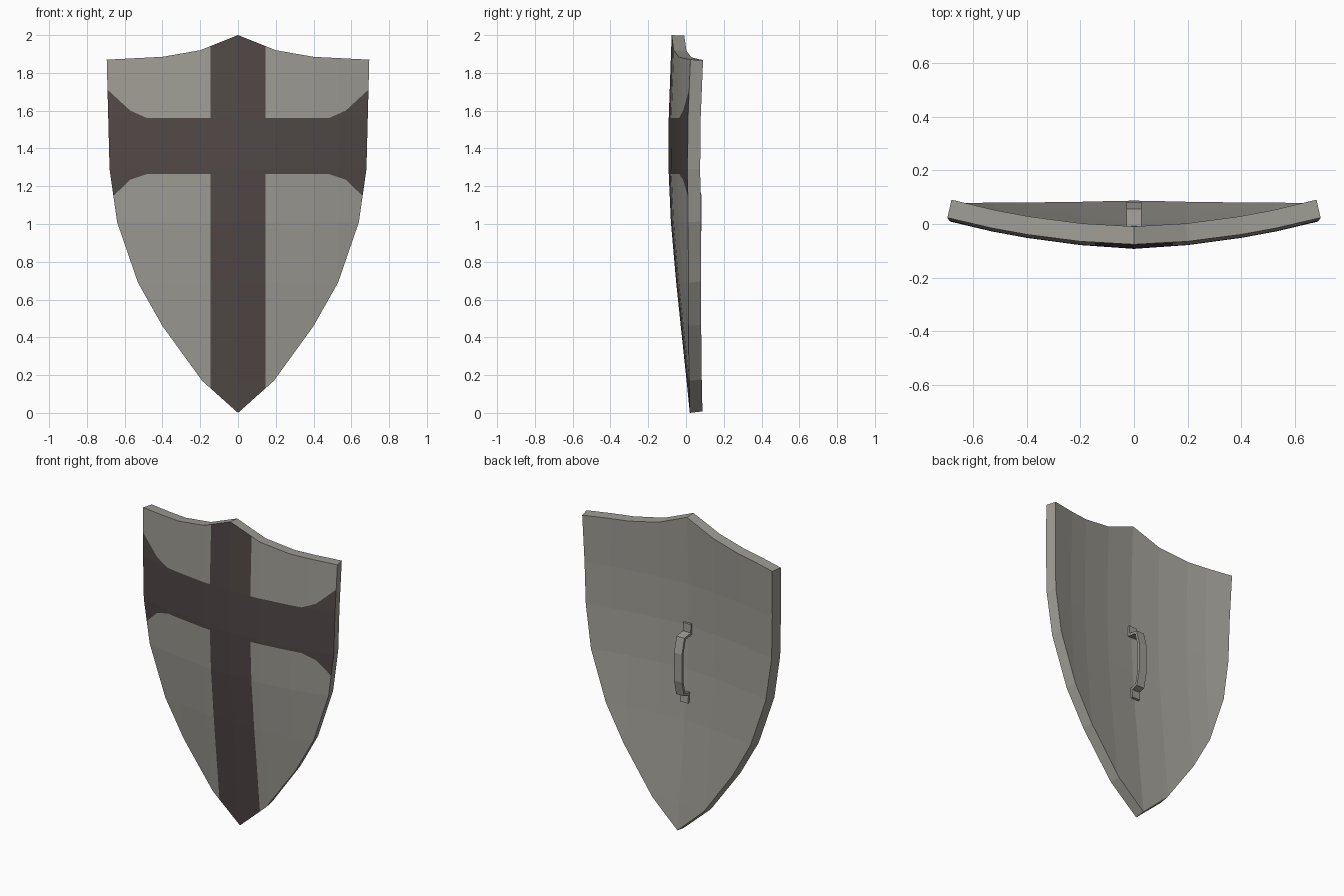
import bpy, bmesh
from mathutils import Vector

if "Cube" in bpy.data.objects:
    bpy.data.objects.remove(bpy.data.objects["Cube"])


def material(name, rgb):
    m = bpy.data.materials.new(name)
    m.diffuse_color = (*rgb, 1)
    m.use_nodes = True
    m.node_tree.nodes["Principled BSDF"].inputs["Base Color"].default_value = m.diffuse_color
    return m


grey = material("worn grey", (0.34, 0.33, 0.295))
dark = material("dark brown", (0.082, 0.066, 0.063))


def lerp(pts, t):
    # piecewise linear lookup
    if t <= pts[0][0]:
        return pts[0][1]
    for (a, u), (b, v) in zip(pts, pts[1:]):
        if t <= b:
            return u + (v - u) * (t - a) / (b - a)
    return pts[-1][1]


# outline, as height over half width
TOP = [(0, 2.0), (0.2, 1.92), (0.4, 1.885), (0.695, 1.87)]
BOTTOM = [(0, 0), (0.19, 0.17), (0.4, 0.46), (0.53, 0.69), (0.64, 1.01),
          (0.68, 1.29), (0.695, 1.87)]
# curvature of the front: middle line depth over height, and fall-off to the sides
RIDGE = [(0, 0.02), (0.17, 0.003), (0.69, -0.052), (1.01, -0.08),
         (1.29, -0.0925), (1.56, -0.0915), (2.0, -0.076)]
FALL = [(0, 0), (0.2, 0.014), (0.4, 0.041), (0.53, 0.065), (0.695, 0.104)]
LIFT = [(0, 0.008), (0.69, 0.006), (1.29, 0.001), (2.0, -0.003)]
# upper and lower border of the cross arms
ARM_TOP = [(0, 1.56), (0.48, 1.56), (0.57, 1.60), (0.695, 1.715)]
ARM_LOW = [(0, 1.265), (0.48, 1.265), (0.57, 1.235), (0.695, 1.115)]
BAR = 0.145
THICK = 0.067


def obj(name, bm, mats):
    bmesh.ops.recalc_face_normals(bm, faces=bm.faces)
    me = bpy.data.meshes.new(name)
    bm.to_mesh(me)
    bm.free()
    for m in mats:
        me.materials.append(m)
    o = bpy.data.objects.new(name, me)
    bpy.context.collection.objects.link(o)
    return o


def cut(bm, faces, co, no):
    edges = {e for f in faces for e in f.edges}
    verts = {v for f in faces for v in f.verts}
    bmesh.ops.bisect_plane(bm, geom=list(verts) + list(edges) + list(faces),
                           dist=1e-5, plane_co=co, plane_no=no)


# shield: flat columns, cut along the folds and the painted cross
bm = bmesh.new()
xs = [0, BAR, 0.19, 0.2, 0.4, 0.48, 0.53, 0.57, 0.64, 0.68, 0.695]
for s in (1, -1):
    for a, b in zip(xs, xs[1:]):
        pts = [(a, lerp(BOTTOM, a)), (b, lerp(BOTTOM, b)), (b, lerp(TOP, b)), (a, lerp(TOP, a))]
        if b == xs[-1]:
            pts.pop(2)
        bm.faces.new([bm.verts.new((s * x, 0, z)) for x, z in pts])
bmesh.ops.remove_doubles(bm, verts=bm.verts, dist=1e-4)
for z, _ in RIDGE[1:-1]:
    cut(bm, list(bm.faces), (0, 0, z), (0, 0, 1))
for border in (ARM_TOP, ARM_LOW):
    for (a, u), (b, v) in zip(border, border[1:]):
        for s in (1, -1):
            part = [f for f in bm.faces if a < s * f.calc_center_median().x < b]
            cut(bm, part, (s * a, 0, u), (s * (u - v), 0, b - a))

# give it a back
res = bmesh.ops.extrude_face_region(bm, geom=list(bm.faces), use_keep_orig=True)
for v in res["geom"]:
    if isinstance(v, bmesh.types.BMVert):
        v.co.y = 1

# paint the cross on the front only
for f in bm.faces:
    c = f.calc_center_median()
    x = abs(c.x)
    arm = lerp(ARM_LOW, x) < c.z < lerp(ARM_TOP, x)
    f.material_index = int(c.y < 0.01 and (x < BAR or arm))

# bend
for v in bm.verts:
    x, back, z = v.co
    y = lerp(RIDGE, z) + lerp(FALL, abs(x)) + back * THICK
    v.co = Vector((x * (1 - 0.022 * back), y, z + back * lerp(LIFT, z)))
obj("shield", bm, (grey, dark))

# handle: bent strap with a foot at each end
bm = bmesh.new()
surf = lambda z: lerp(RIDGE, z) + THICK
path = [(surf(1.31), 1.31), (surf(1.25), 1.25), (0.042, 1.24), (0.066, 1.15),
        (0.066, 0.97), (0.045, 0.88), (surf(0.87), 0.87), (surf(0.81), 0.81)]
rows = [[bm.verts.new((x, y + 0.008, z)) for x in (-0.028, 0.028)] for y, z in path]
for p, q in zip(rows, rows[1:]):
    bm.faces.new((p[0], p[1], q[1], q[0]))
handle = obj("handle", bm, (grey,))
mod = handle.modifiers.new("thickness", 'SOLIDIFY')
mod.thickness = 0.016
mod.offset = 0
mod.use_even_offset = True
